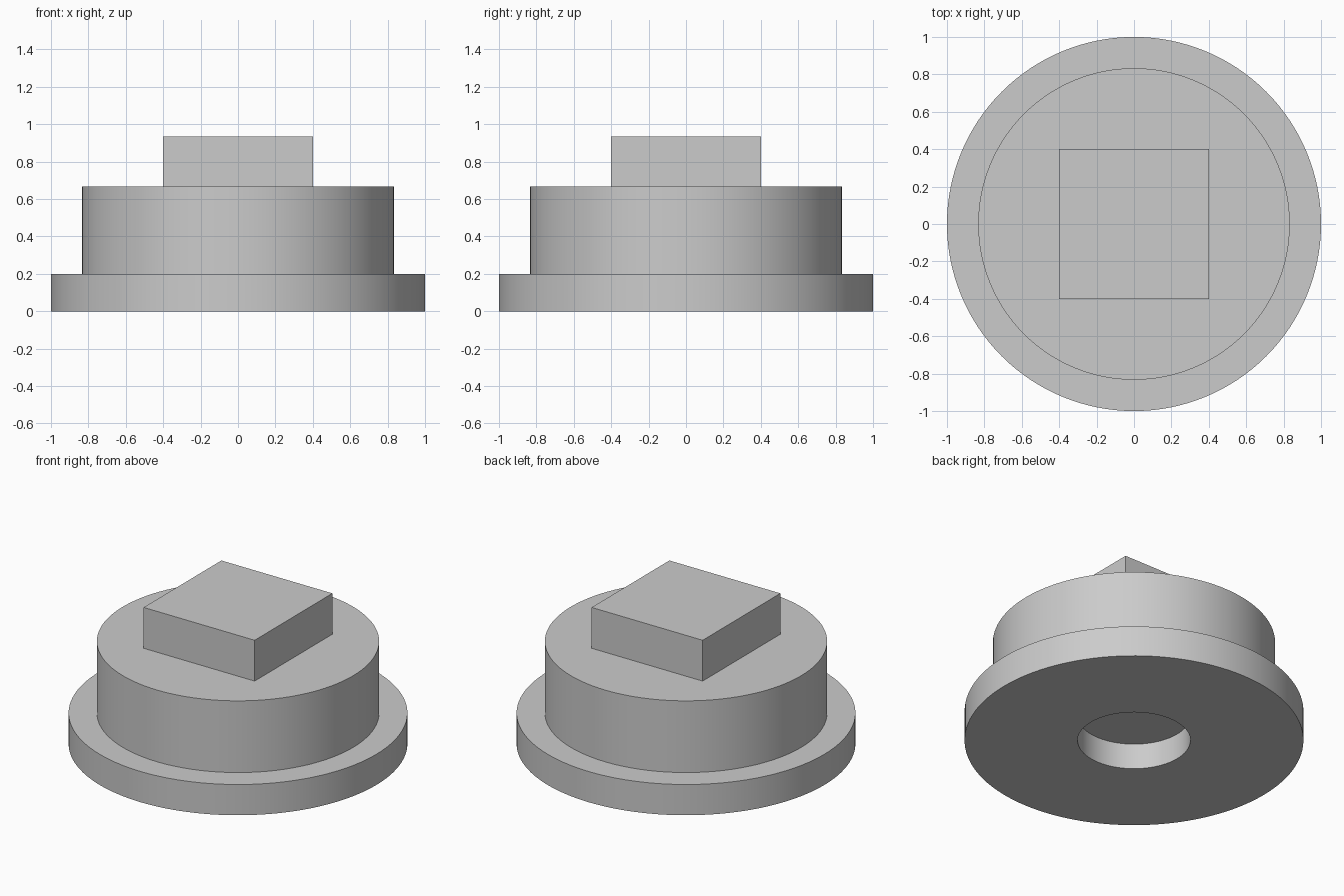
import bpy
import bmesh
import math

SEGMENTS = 128

default_cube = bpy.data.objects.get("Cube")
if default_cube:
    bpy.data.objects.remove(default_cube, do_unlink=True)

# Single flat grey
grey = bpy.data.materials.new("plain_grey")
grey.use_nodes = True
colour = (0.6, 0.6, 0.6, 1.0)
grey.diffuse_color = colour
grey.node_tree.nodes["Principled BSDF"].inputs["Base Color"].default_value = colour


def lathe(name, profile):
    """Spin an (radius, height) profile around the z axis into a closed solid."""
    bm = bmesh.new()
    verts = [bm.verts.new((r, 0, z)) for r, z in profile]
    edges = [bm.edges.new(pair) for pair in zip(verts, verts[1:])]
    bmesh.ops.spin(bm, geom=verts + edges, cent=(0, 0, 0), axis=(0, 0, 1),
                   angle=math.tau, steps=SEGMENTS, use_duplicate=False)
    bmesh.ops.remove_doubles(bm, verts=bm.verts, dist=1e-4)
    bmesh.ops.recalc_face_normals(bm, faces=bm.faces)
    mesh = bpy.data.meshes.new(name)
    bm.to_mesh(mesh)
    bm.free()
    mesh.materials.append(grey)
    obj = bpy.data.objects.new(name, mesh)
    bpy.context.collection.objects.link(obj)
    return obj


# Flanged round body with a shallow blind hole in its underside
body = lathe("flanged_body", [
    (0, 0.167), (0.333, 0.167), (0.333, 0),   # blind hole
    (1, 0), (1, 0.2),                         # flange
    (0.833, 0.2), (0.833, 0.667), (0, 0.667)  # round boss
])

# Square head, sunk into the boss and fused with it
bottom, top = 0.5, 0.933
bpy.ops.mesh.primitive_cube_add(size=1, location=(0, 0, (bottom + top) / 2))
head = bpy.context.object
head.name = "square_head"
head.scale = (0.8, 0.8, top - bottom)
head.data.materials.append(grey)
head.hide_render = True

fuse = body.modifiers.new("fuse_head", "BOOLEAN")
fuse.operation = "UNION"
fuse.solver = "EXACT"
fuse.object = head

bpy.ops.object.select_all(action="DESELECT")
body.select_set(True)
bpy.context.view_layer.objects.active = body
bpy.ops.object.modifier_apply(modifier=fuse.name)
bpy.data.objects.remove(head, do_unlink=True)

# Smooth round walls, crisp rims
bpy.ops.object.shade_smooth_by_angle(angle=math.radians(30))
